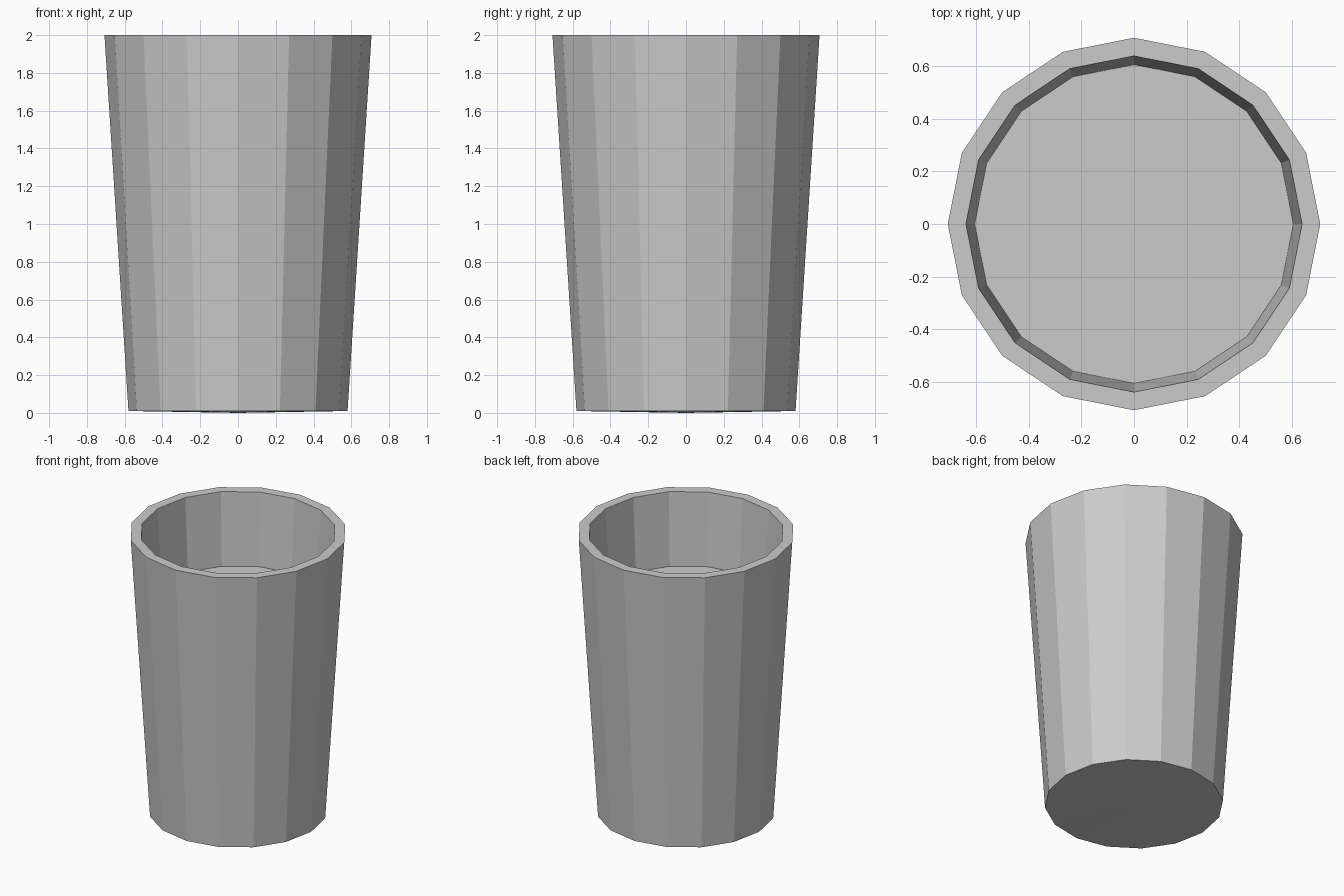
import bpy, bmesh
from math import cos, sin, tau

if "Cube" in bpy.data.objects:
    bpy.data.objects.remove(bpy.data.objects["Cube"])

SIDES = 16

# Profile (radius, z): outer wall, flat rim, inner wall down to the raised floor
profile = [(0.58, 0.01), (0.707, 2.0), (0.638, 2.0), (0.605, 1.48)]

bm = bmesh.new()
rings = [[bm.verts.new((r * cos(tau * i / SIDES), r * sin(tau * i / SIDES), z))
          for i in range(SIDES)] for r, z in profile]

# Walls and rim
for a, b in zip(rings, rings[1:]):
    for i in range(SIDES):
        j = (i + 1) % SIDES
        bm.faces.new((a[i], a[j], b[j], b[i]))

# Flat inner floor
bm.faces.new(rings[-1])

# Slightly domed underside
tip = bm.verts.new((0, 0, 0))
for i in range(SIDES):
    bm.faces.new((rings[0][(i + 1) % SIDES], rings[0][i], tip))

bmesh.ops.recalc_face_normals(bm, faces=bm.faces)
mesh = bpy.data.meshes.new("tumbler")
bm.to_mesh(mesh)
bm.free()
bpy.context.collection.objects.link(bpy.data.objects.new("tumbler", mesh))
